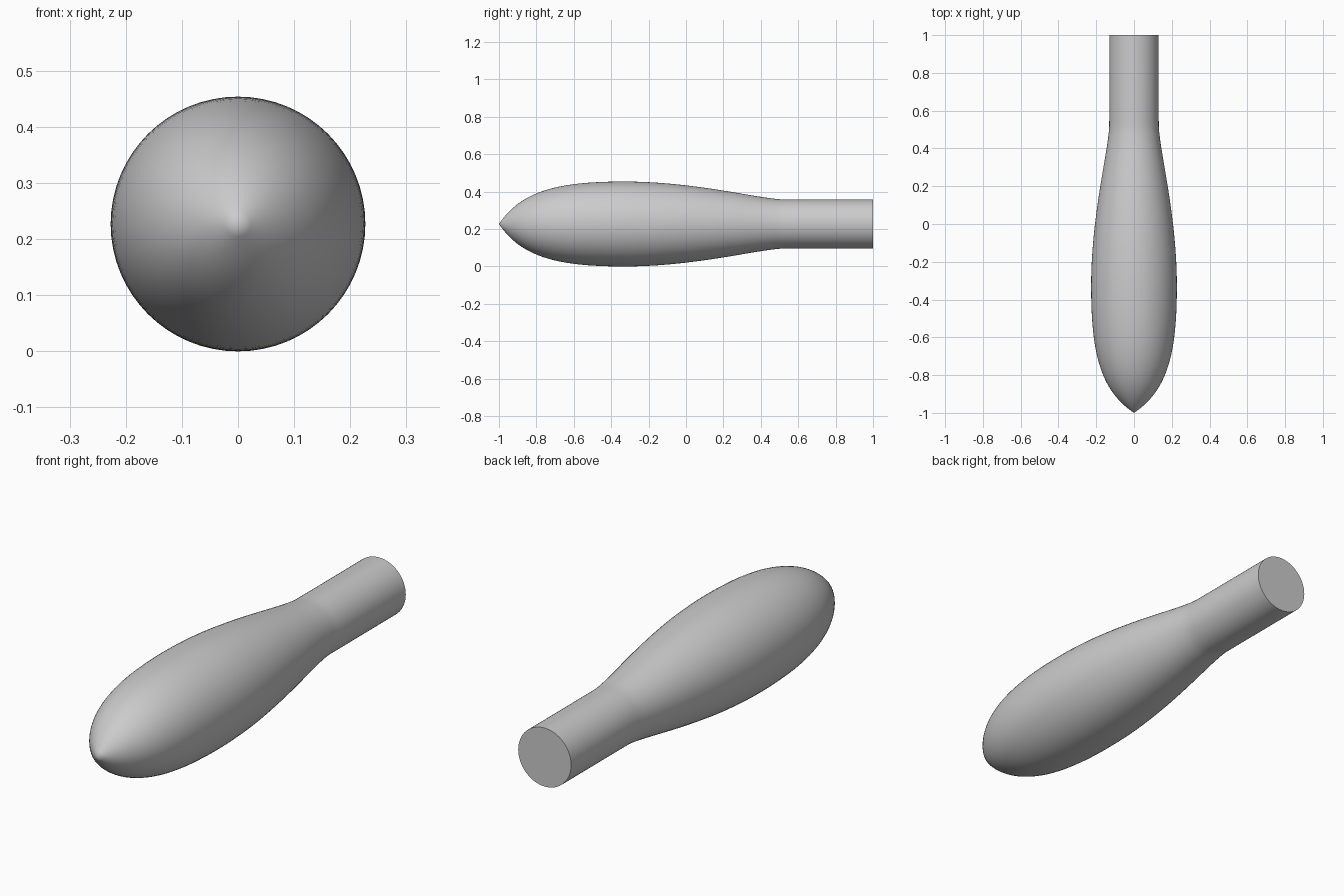
import bpy, bmesh, math
from mathutils import Vector, Matrix
from mathutils.geometry import interpolate_bezier

cube = bpy.data.objects.get("Cube")
if cube:
    bpy.data.objects.remove(cube, do_unlink=True)

AXIS_HEIGHT = 0.227
SEGMENTS = 64

# Single grey material
grey = bpy.data.materials.new("plain grey")
grey.use_nodes = True
colour = (0.6, 0.6, 0.6, 1)
grey.diffuse_color = colour
grey.node_tree.nodes["Principled BSDF"].inputs["Base Color"].default_value = colour


def bezier(points, steps):
    return interpolate_bezier(*[Vector((0, y, r)) for y, r in points], steps)


# Side profile: pointed nose, swollen body, soft neck, straight handle
nose = bezier([(-1, 0), (-0.88, 0.18), (-0.68, 0.227), (-0.33, 0.227)], 24)
body = bezier([(-0.33, 0.227), (0, 0.227), (0.3, 0.157), (0.45, 0.138)], 24)
neck = bezier([(0.45, 0.138), (0.49, 0.133), (0.5, 0.131), (0.55, 0.131)], 8)
profile = nose + body[1:] + neck[1:] + [Vector((0, 1, 0.131)), Vector((0, 1, 0))]

# Lathe the profile around the long axis
bm = bmesh.new()
verts = [bm.verts.new(p) for p in profile]
edges = [bm.edges.new(pair) for pair in zip(verts, verts[1:])]
bmesh.ops.spin(bm, geom=verts + edges, cent=(0, 0, 0), axis=(0, 1, 0),
               angle=math.tau, steps=SEGMENTS, use_duplicate=False)
bmesh.ops.remove_doubles(bm, verts=bm.verts, dist=0.0001)
bmesh.ops.recalc_face_normals(bm, faces=bm.faces)
bmesh.ops.transform(bm, matrix=Matrix.Translation((0, 0, AXIS_HEIGHT)), verts=bm.verts)

mesh = bpy.data.meshes.new("tapered_handle")
bm.to_mesh(mesh)
bm.free()
mesh.materials.append(grey)
handle = bpy.data.objects.new("tapered_handle", mesh)
bpy.context.collection.objects.link(handle)

# Smooth sides with a crisp rim at the flat end
bpy.ops.object.select_all(action="DESELECT")
handle.select_set(True)
bpy.context.view_layer.objects.active = handle
bpy.ops.object.shade_smooth_by_angle(angle=math.radians(40))
